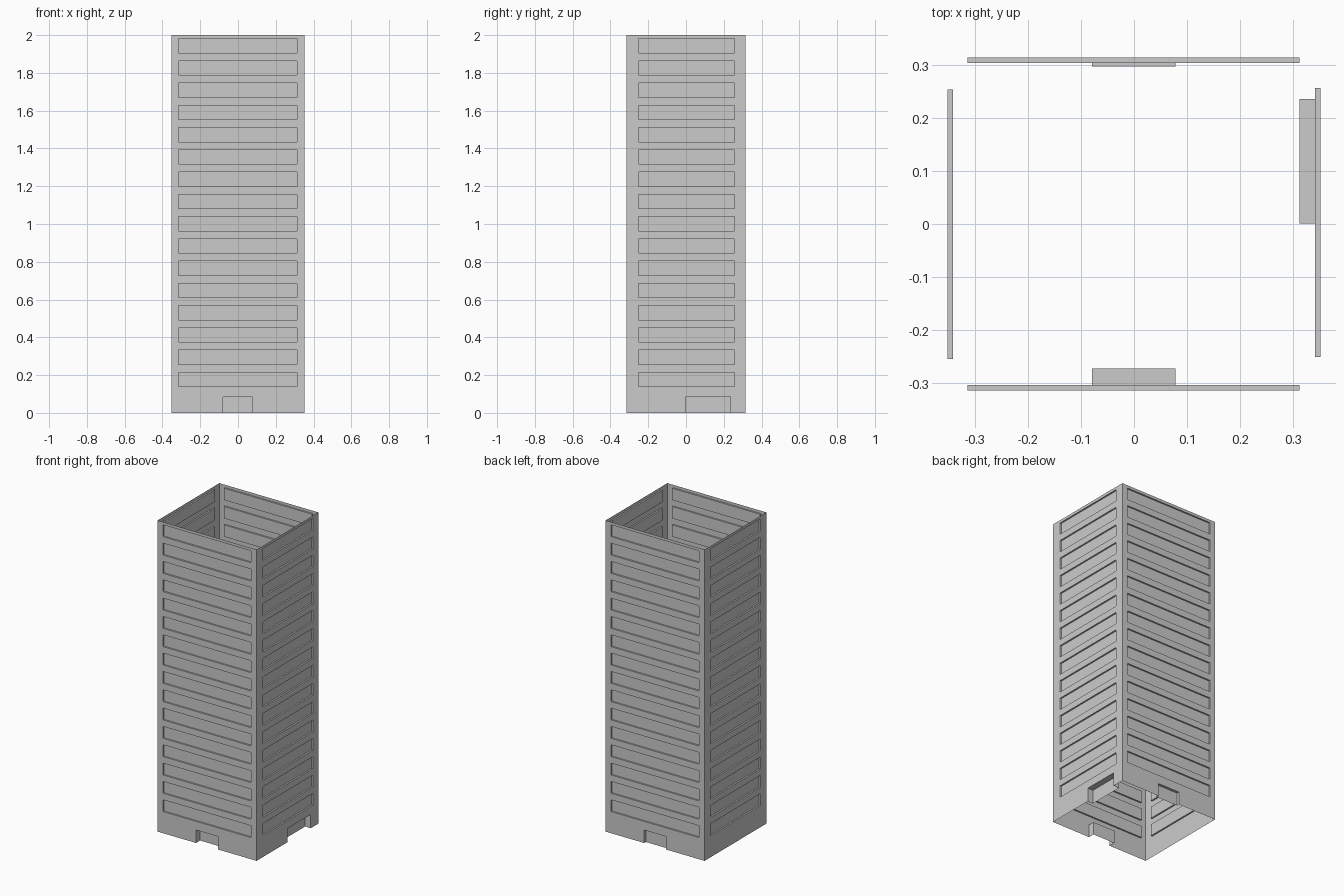
import bpy, bmesh
from mathutils import Vector

if "Cube" in bpy.data.objects:
    bpy.data.objects.remove(bpy.data.objects["Cube"])

HX, HY, H = 0.352, 0.314, 2.0          # half width, half depth, height
ROWS, Z0, STEP, WIN_H, WIN_D = 16, 0.139, 0.1178, 0.076, 0.01
UP = Vector((0, 0, 1))


def build_wall(name, normal, dist, half, win, door=None):
    """Single-skin wall: window bands and an optional door recessed inward."""
    n = Vector(normal)
    r = UP.cross(n)                     # rightward direction seen from outside
    bm = bmesh.new()

    def quad(*pts):                     # points are (along, height, inset)
        bm.faces.new([bm.verts.new(r * u + UP * z + n * (dist - d)) for u, z, d in pts])

    def flat(a, b, z0, z1, d=0):
        quad((a, z0, d), (b, z0, d), (b, z1, d), (a, z1, d))

    def recess_row(a, b, z0, z1, d, sill=True):
        flat(-half, a, z0, z1)
        flat(b, half, z0, z1)
        flat(a, b, z0, z1, d)
        quad((a, z0, 0), (a, z0, d), (a, z1, d), (a, z1, 0))
        quad((b, z0, d), (b, z0, 0), (b, z1, 0), (b, z1, d))
        quad((a, z1, d), (b, z1, d), (b, z1, 0), (a, z1, 0))
        if sill:
            quad((a, z0, 0), (b, z0, 0), (b, z0, d), (a, z0, d))

    # doorway at ground level, open underneath
    z = 0.0
    if door:
        a, b, top, depth = door
        recess_row(a, b, 0, top, depth, sill=False)
        z = top
    # alternating solid bands and window bands
    for i in range(ROWS):
        lo = Z0 + i * STEP
        flat(-half, half, z, lo)
        recess_row(win[0], win[1], lo, lo + WIN_H, WIN_D)
        z = lo + WIN_H
    flat(-half, half, z, H)

    bmesh.ops.remove_doubles(bm, verts=bm.verts, dist=1e-5)
    me = bpy.data.meshes.new(name)
    bm.to_mesh(me)
    bm.free()
    bpy.context.collection.objects.link(bpy.data.objects.new(name, me))


# four facades of the tower, open at top and bottom
build_wall("front_wall", (0, -1, 0), HY, HX, (-0.314, 0.312), (-0.079, 0.078, 0.083, 0.041))
build_wall("back_wall", (0, 1, 0), HY, HX, (-0.312, 0.314), (-0.078, 0.079, 0.083, 0.017))
build_wall("right_wall", (1, 0, 0), HX, HY, (-0.251, 0.257), (0.001, 0.236, 0.088, 0.04))
build_wall("left_wall", (-1, 0, 0), HX, HY, (-0.254, 0.255))
